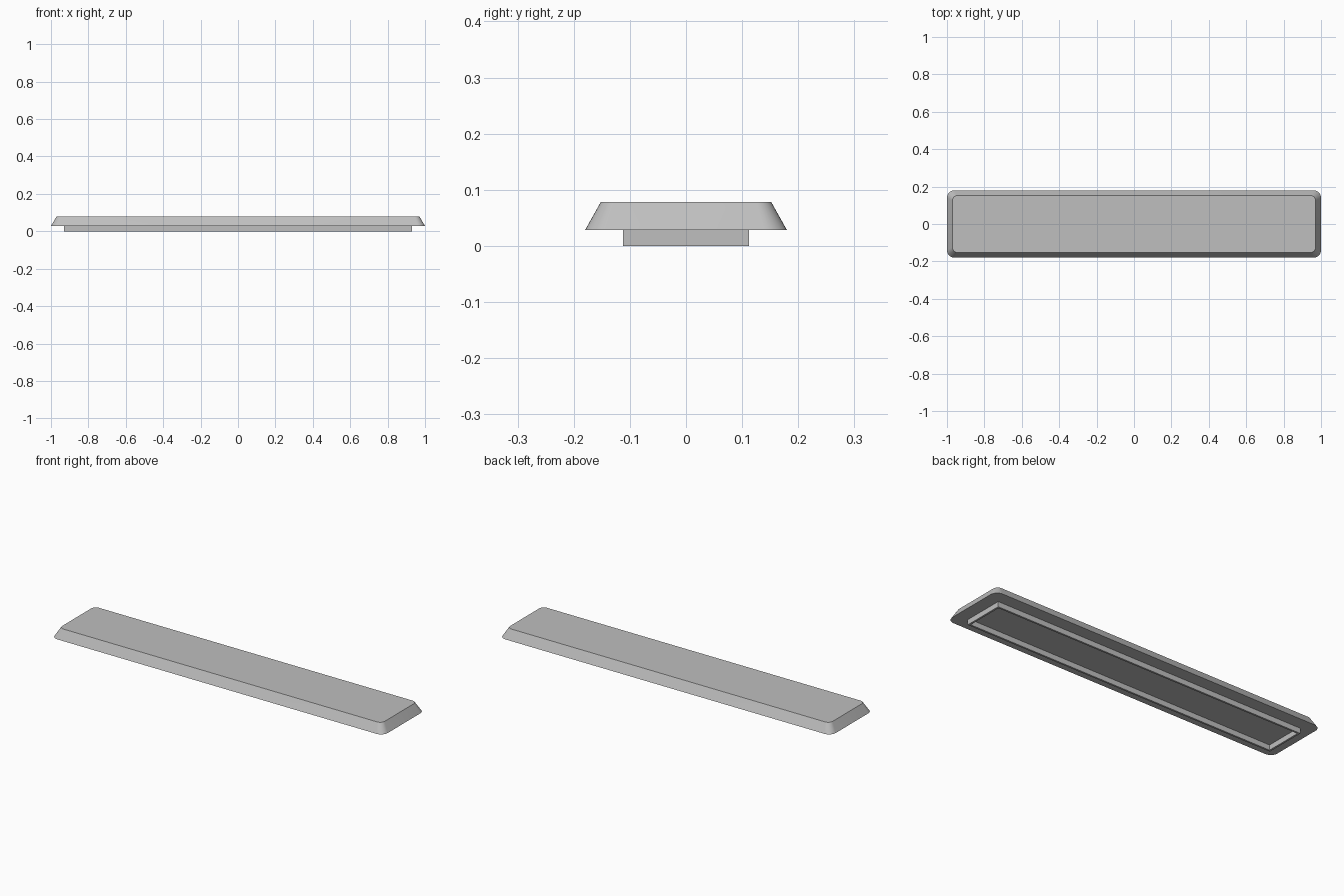
import bpy
import bmesh
from math import cos, sin, pi, radians

cube = bpy.data.objects.get("Cube")
if cube:
    bpy.data.objects.remove(cube, do_unlink=True)

grey = bpy.data.materials.new("light_grey")
grey.use_nodes = True
colour = (0.52, 0.52, 0.52, 1)
grey.diffuse_color = colour
grey.node_tree.nodes["Principled BSDF"].inputs["Base Color"].default_value = colour

CORNER_STEPS = 8


def rounded_loop(bm, hx, hy, z, r):
    """Ring of vertices around a rectangle with rounded corners."""
    ring = []
    for i, (sx, sy) in enumerate([(1, 1), (-1, 1), (-1, -1), (1, -1)]):
        for k in range(CORNER_STEPS + 1):
            a = (i + k / CORNER_STEPS) * pi / 2
            ring.append(bm.verts.new((sx * (hx - r) + r * cos(a),
                                      sy * (hy - r) + r * sin(a), z)))
    return ring


def square_loop(bm, hx, hy, z):
    """Ring of vertices around a sharp rectangle."""
    return [bm.verts.new((sx * hx, sy * hy, z))
            for sx, sy in [(1, 1), (-1, 1), (-1, -1), (1, -1)]]


def bridge(bm, a, b):
    n = len(a)
    for i in range(n):
        j = (i + 1) % n
        bm.faces.new((a[i], a[j], b[j], b[i]))


def finish(bm, name):
    bmesh.ops.recalc_face_normals(bm, faces=bm.faces[:])
    mesh = bpy.data.meshes.new(name)
    bm.to_mesh(mesh)
    bm.free()
    obj = bpy.data.objects.new(name, mesh)
    bpy.context.collection.objects.link(obj)
    mesh.materials.append(grey)
    bpy.ops.object.select_all(action="DESELECT")
    bpy.context.view_layer.objects.active = obj
    obj.select_set(True)
    bpy.ops.object.shade_smooth_by_angle(angle=radians(30))
    return obj


# Lid: tapered slab with rounded corners
bm = bmesh.new()
low = rounded_loop(bm, 1.0, 0.18, 0.028, 0.04)
high = rounded_loop(bm, 0.971, 0.152, 0.078, 0.027)
bridge(bm, low, high)
bm.faces.new(low)
bm.faces.new(high)
finish(bm, "lid")

# Rim: thin upright wall under the lid, open at the bottom
bm = bmesh.new()
wall = 0.01
outer_top, outer_low = [square_loop(bm, 0.93, 0.112, z) for z in (0.028, 0)]
inner_top, inner_low = [square_loop(bm, 0.93 - wall, 0.112 - wall, z) for z in (0.028, 0)]
bridge(bm, outer_top, outer_low)
bridge(bm, outer_low, inner_low)
bridge(bm, inner_low, inner_top)
bridge(bm, inner_top, outer_top)
finish(bm, "rim")
